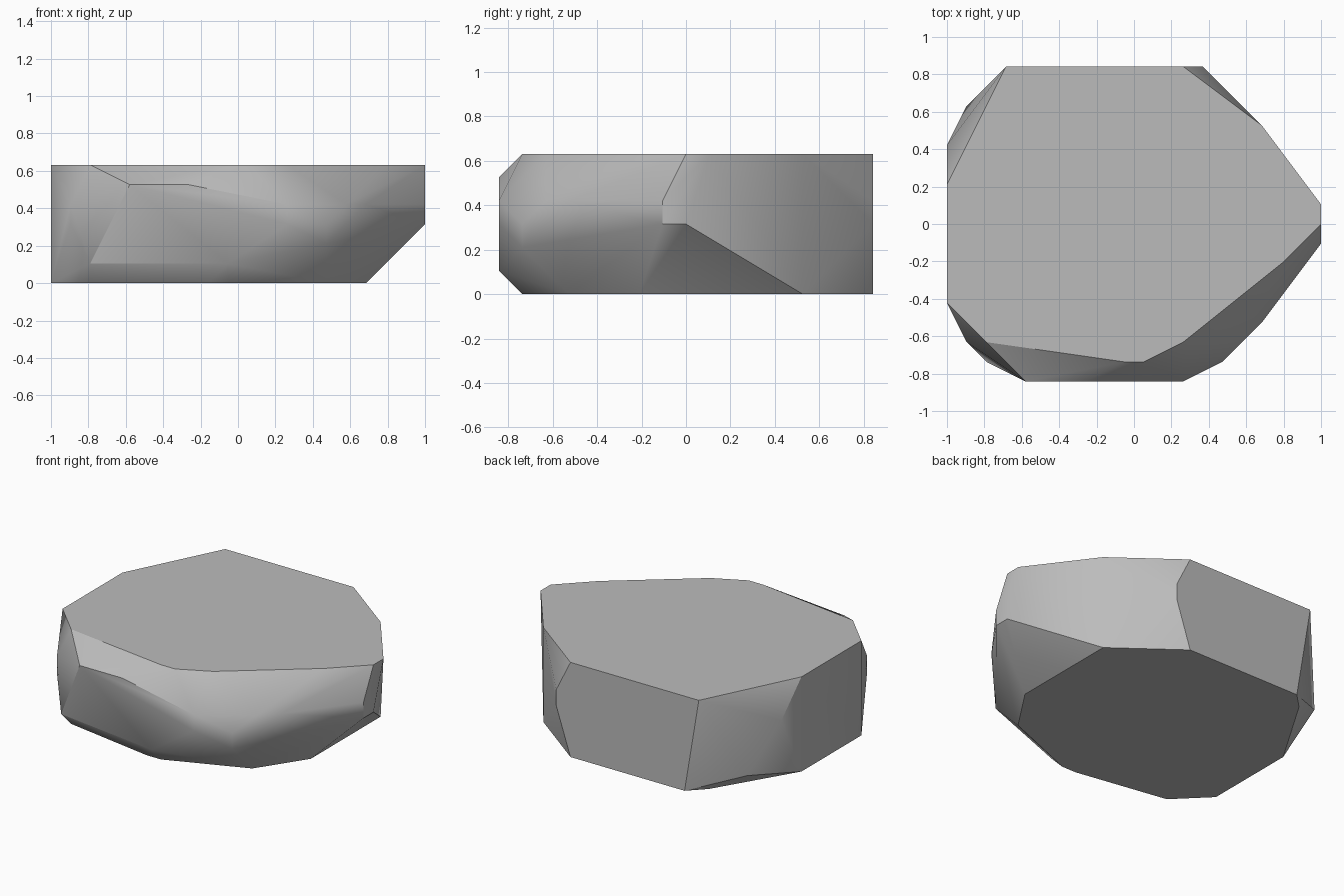
import bpy, bmesh, math

# Remove the default object
default_cube = bpy.data.objects.get("Cube")
if default_cube:
    bpy.data.objects.remove(default_cube, do_unlink=True)

STEP = 2 / 19  # the boulder's corners sit on a regular lattice


def make_material(name, colour):
    material = bpy.data.materials.new(name)
    material.use_nodes = True
    material.diffuse_color = colour
    shader = material.node_tree.nodes["Principled BSDF"]
    shader.inputs["Base Color"].default_value = colour
    shader.inputs["Roughness"].default_value = 0.9
    return material


# Corner positions (x step, y step) of the boulder for each height step
base_outline = [(0, -4), (2, -6), (8, -7), (9, -7), (14, -5), (16, -2),
                (16, 5), (12, 8), (4, 8), (3, 7), (0, 2)]
low_chips = [(2, -7), (9, -8), (1, 6)]
front_chip = [(14, -7)]
waist_corners = [(1, -6), (12, -8), (14, -7), (19, -1), (19, 0), (13, 8)]
shoulder_corners = [(1, -6), (12, -8), (15, -6), (16, -5), (19, -1),
                    (13, 8), (0, 4)]
upper_ridge = [(4, -8), (7, -8)]
top_outline = [(0, -4), (2, -6), (9, -7), (10, -7), (12, -6), (17, -2),
               (19, 0), (19, 1), (16, 5), (12, 8), (3, 8), (0, 2)]
levels = [base_outline, low_chips, front_chip, waist_corners,
          shoulder_corners, upper_ridge, top_outline]

# Wrap the corners in a faceted convex skin
bm = bmesh.new()
for height, corners in enumerate(levels):
    for x, y in corners:
        bm.verts.new((x * STEP - 1, y * STEP, height * STEP))
hull = bmesh.ops.convex_hull(bm, input=bm.verts, use_existing_faces=False)
unused = [v for v in bm.verts if not v.link_faces]
bmesh.ops.delete(bm, geom=unused, context='VERTS')

# Merge flat triangles into whole facets
bmesh.ops.dissolve_limit(bm, angle_limit=math.radians(1),
                         verts=bm.verts, edges=bm.edges)
bmesh.ops.recalc_face_normals(bm, faces=bm.faces)

mesh = bpy.data.meshes.new("flat_boulder")
bm.to_mesh(mesh)
bm.free()
mesh.materials.append(make_material("stone grey", (0.5, 0.5, 0.5, 1)))

boulder = bpy.data.objects.new("flat_boulder", mesh)
bpy.context.collection.objects.link(boulder)

# Soften shallow facets while keeping the strong edges crisp
bpy.ops.object.select_all(action='DESELECT')
boulder.select_set(True)
bpy.context.view_layer.objects.active = boulder
bpy.ops.object.shade_smooth_by_angle(angle=math.radians(30))
